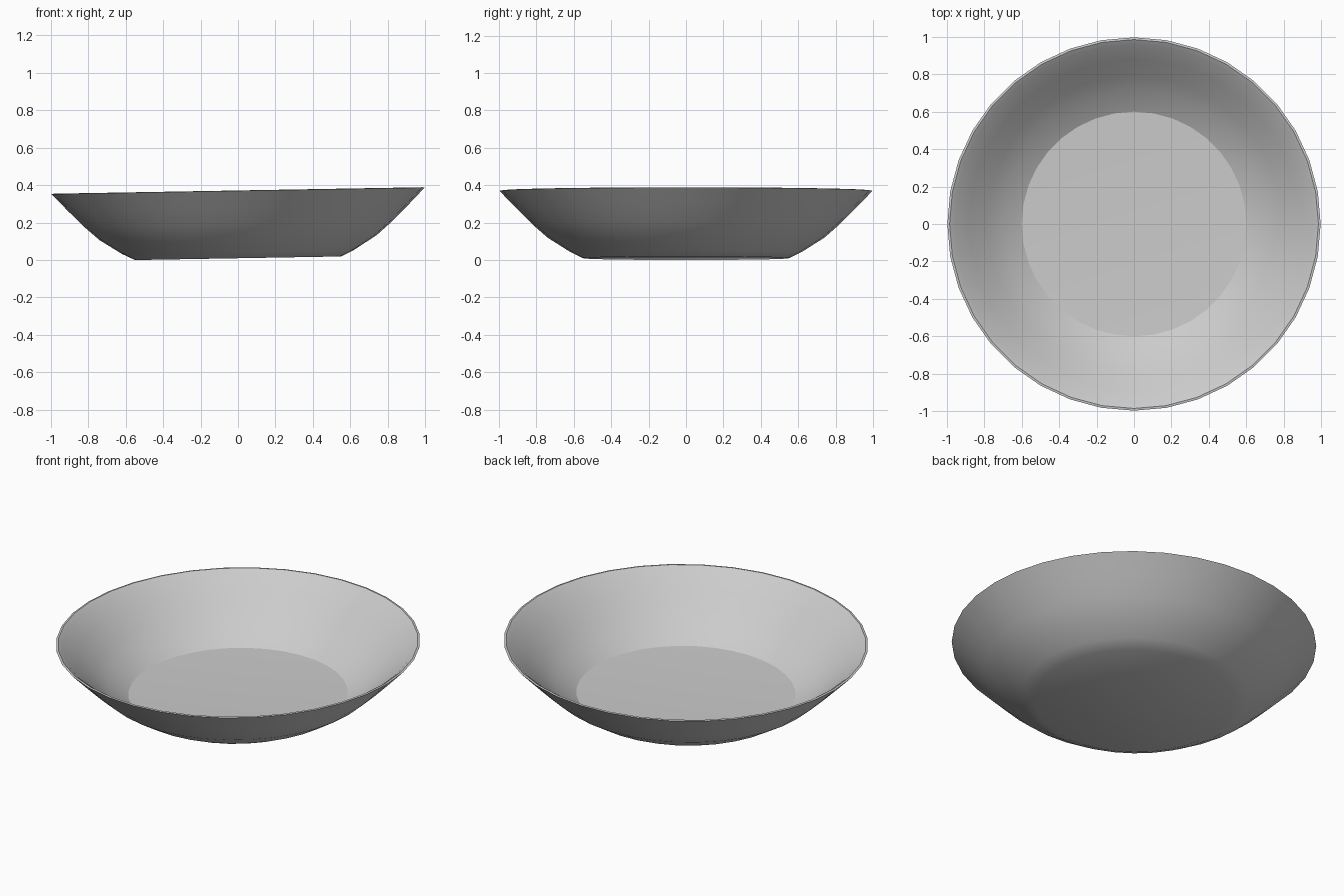
import bpy, bmesh, math
from mathutils import Matrix, Vector

old = bpy.data.objects.get("Cube")
if old:
    bpy.data.objects.remove(old, do_unlink=True)

# One plain grey glaze
glaze = bpy.data.materials.new("grey_glaze")
glaze.use_nodes = True
grey = (0.6, 0.6, 0.6, 1)
glaze.diffuse_color = grey
glaze.node_tree.nodes["Principled BSDF"].inputs["Base Color"].default_value = grey

# Half section: underside, outer wall, thin rim, inner wall, floor
profile = [(0, 0.01), (0.55, 0.01), (0.62, 0.044), (0.74, 0.12), (0.82, 0.19),
           (0.91, 0.28), (0.997, 0.37), (0.985, 0.372), (0.96, 0.355),
           (0.88, 0.28), (0.79, 0.2), (0.71, 0.13), (0.6, 0.065), (0, 0.045)]

bm = bmesh.new()
verts = [bm.verts.new((r, 0, z)) for r, z in profile]
edges = [bm.edges.new(pair) for pair in zip(verts, verts[1:])]
bmesh.ops.spin(bm, geom=verts + edges, cent=(0, 0, 0), axis=(0, 0, 1),
               angle=math.tau, steps=36, use_duplicate=False)
bmesh.ops.remove_doubles(bm, verts=bm.verts, dist=0.0005)

# Slight lean, so the model's left side sits higher
for v in bm.verts:
    v.co.z += 0.0175 * v.co.x
low = min(v.co.z for v in bm.verts)
bmesh.ops.translate(bm, verts=bm.verts, vec=(0, 0, -low))
bmesh.ops.recalc_face_normals(bm, faces=bm.faces)

mesh = bpy.data.meshes.new("shallow_bowl")
bm.to_mesh(mesh)
bm.free()
mesh.materials.append(glaze)
bowl = bpy.data.objects.new("shallow_bowl", mesh)
bpy.context.collection.objects.link(bowl)

# Smooth walls with a crisp foot and rim
bpy.ops.object.select_all(action='DESELECT')
bowl.select_set(True)
bpy.context.view_layer.objects.active = bowl
bpy.ops.object.shade_smooth_by_angle(angle=math.radians(27))
